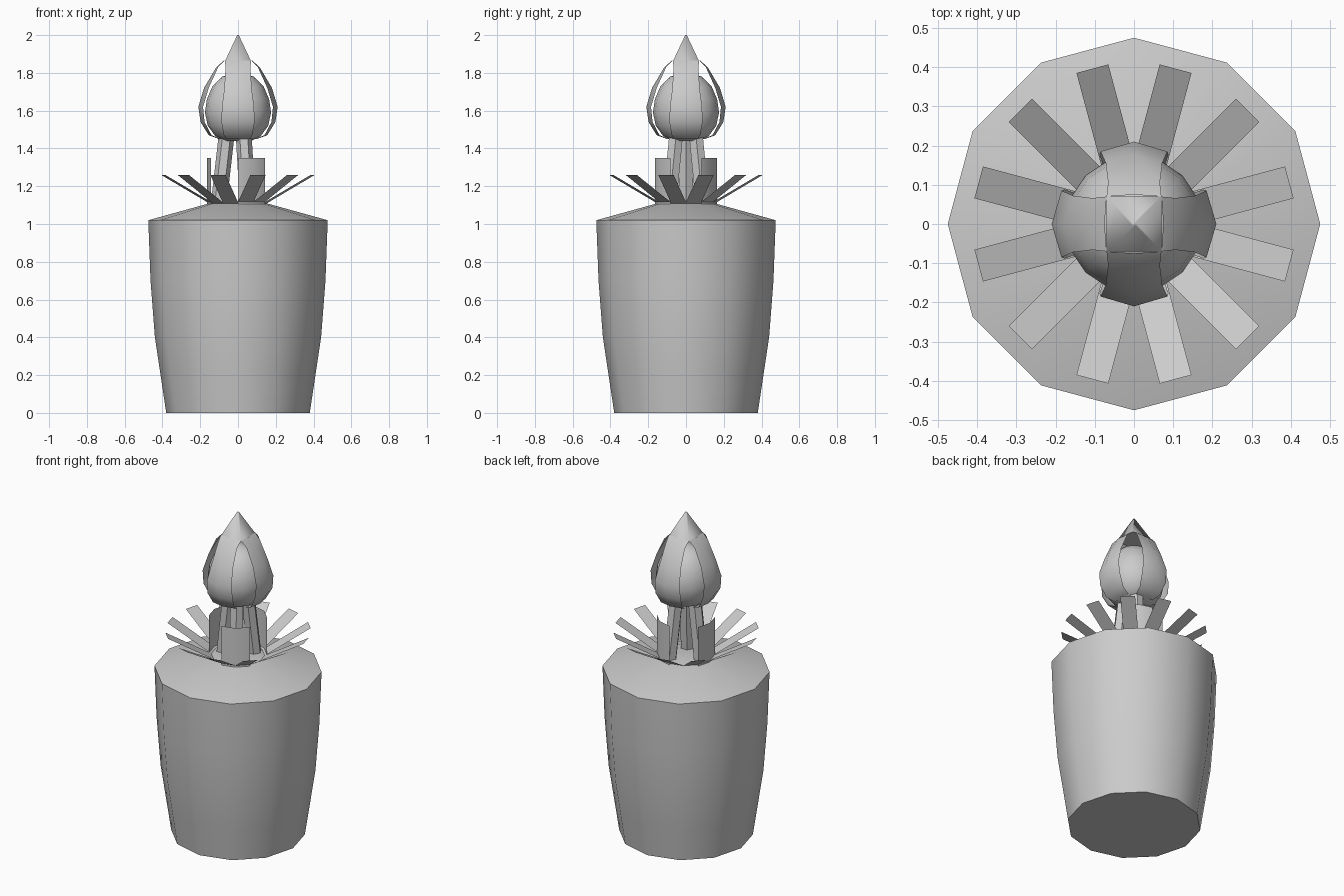
import bpy, math
from mathutils import Matrix, Vector

if "Cube" in bpy.data.objects:
    bpy.data.objects.remove(bpy.data.objects["Cube"])


def make(name, verts, faces, angle=None):
    me = bpy.data.meshes.new(name)
    me.from_pydata(verts, [], faces)
    me.update()
    ob = bpy.data.objects.new(name, me)
    bpy.context.collection.objects.link(ob)
    if angle:
        bpy.ops.object.select_all(action='DESELECT')
        ob.select_set(True)
        bpy.context.view_layer.objects.active = ob
        bpy.ops.object.shade_smooth_by_angle(angle=math.radians(angle))
    return ob


def lathe(name, profile, n, angle=None, offset=0.0):
    """Closed solid of revolution from (radius, z) pairs."""
    verts = [(r * math.cos(offset + math.tau * i / n),
              r * math.sin(offset + math.tau * i / n), z)
             for r, z in profile for i in range(n)]
    faces = [(k * n + i, k * n + (i + 1) % n, (k + 1) * n + (i + 1) % n, (k + 1) * n + i)
             for k in range(len(profile) - 1) for i in range(n)]
    faces.append(tuple(range(n))[::-1])
    faces.append(tuple(range((len(profile) - 1) * n, len(profile) * n)))
    return make(name, verts, faces, angle)


def sheet(name, rows, azimuths, angle=None):
    """Grid of points (x outward, y across), repeated around the z axis."""
    cols = len(rows[0])
    verts, faces = [], []
    for a in azimuths:
        rot = Matrix.Rotation(math.radians(a), 3, 'Z')
        b = len(verts)
        verts += [rot @ Vector(p) for row in rows for p in row]
        faces += [(b + k * cols + c, b + k * cols + c + 1,
                   b + (k + 1) * cols + c + 1, b + (k + 1) * cols + c)
                  for k in range(len(rows) - 1) for c in range(cols - 1)]
    return make(name, verts, faces, angle)


# Twelve-sided body with shallow sloping shoulder
lathe("body", [(0.38, 0), (0.41, 0.2), (0.44, 0.4), (0.463, 0.7),
               (0.475, 1.02), (0.15, 1.11)], 12, 50)

# Ring of flat leaves
sheet("leaves", [[(0.13, -0.042, 1.10), (0.13, 0.042, 1.10)],
                 [(0.41, -0.042, 1.26), (0.41, 0.042, 1.26)]],
      [15 + 30 * i for i in range(12)])

# Three upright collar panels
arc = [(0.164 * math.cos(math.radians(t)), 0.164 * math.sin(math.radians(t)))
       for t in (-30, 0, 30)]
sheet("collar_panels", [[(x, y, z) for x, y in arc] for z in (1.10, 1.35)],
      (-60, 60, 180), 40)

# Three inward leaning stems
for i, a in enumerate((-60, 60, 180)):
    stem = lathe("stem_%d" % (i + 1), [(0.042, 0), (0.042, 1)], 6)
    rot = Matrix.Rotation(math.radians(a), 3, 'Z')
    for v in stem.data.vertices:
        t = v.co.z
        v.co = rot @ Vector((v.co.x + 0.105 - 0.048 * t, v.co.y, 1.08 + 0.42 * t))

# Rounded core of the bud
lathe("bud_core", [(0.07, 1.44), (0.12, 1.465), (0.16, 1.52), (0.175, 1.59),
                   (0.165, 1.66), (0.135, 1.73), (0.085, 1.78), (0.01, 1.80)], 16, 60)

# Four curved petals: middle radius, edge radius, height, half width
petal = [(0.075, 0.07, 1.865, 0.07), (0.115, 0.105, 1.83, 0.066),
         (0.18, 0.155, 1.72, 0.072), (0.21, 0.185, 1.62, 0.085),
         (0.198, 0.177, 1.54, 0.088), (0.155, 0.14, 1.47, 0.075),
         (0.10, 0.09, 1.45, 0.06)]
sheet("petals", [[(e, -w, z), (m, 0, z), (e, w, z)] for m, e, z, w in petal],
      (0, 90, 180, 270), 50)

# Pointed square tip
lathe("bud_tip", [(0.099, 1.86), (0.006, 2.0)], 4, 95, math.pi / 4)
